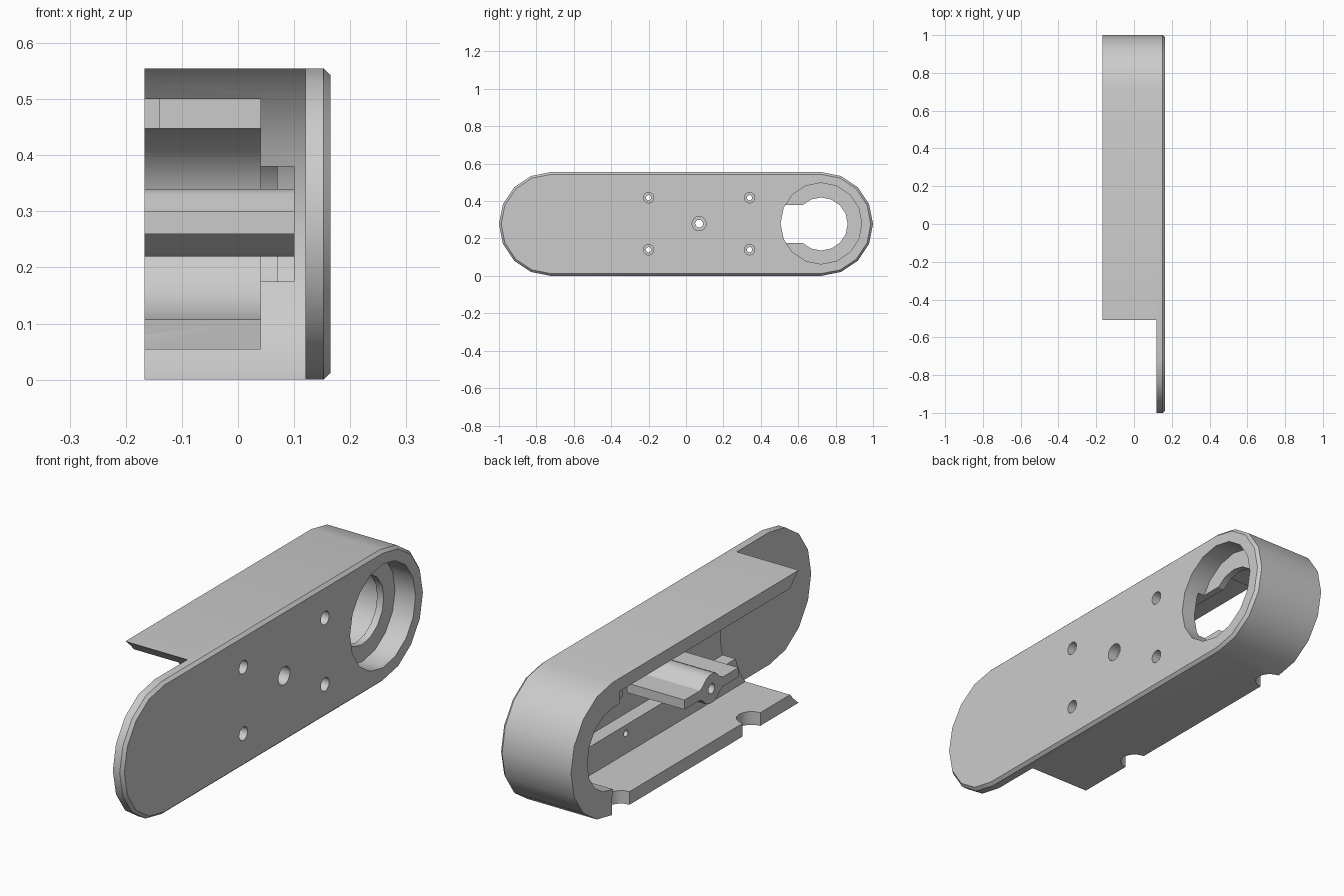
import bpy, bmesh
from math import sin, cos, pi

old = bpy.data.objects.get("Cube")
if old:
    bpy.data.objects.remove(old)

grey = bpy.data.materials.new("light_grey")
grey.use_nodes = True
grey.diffuse_color = (0.6, 0.6, 0.6, 1)
grey.node_tree.nodes["Principled BSDF"].inputs["Base Color"].default_value = (0.6, 0.6, 0.6, 1)

MID, R, END = 0.2775, 0.2775, 0.7225   # centre height, end radius, end centre
BACK, FLOOR, LIP, FACE = -0.167, 0.04, 0.12, 0.165


def arc(y, z, r, a0, a1, n):
    """Points in the side plane, angles in units of pi."""
    return [(y + r * cos(pi * (a0 + (a1 - a0) * i / n)),
             z + r * sin(pi * (a0 + (a1 - a0) * i / n))) for i in range(n + 1)]


def circle(y, z, r, n=16):
    return arc(y, z, r, 0, 2, n)[:-1]


def box(y0, y1, z0, z1):
    return [(y0, z0), (y1, z0), (y1, z1), (y0, z1)]


def stadium(r):
    return arc(END, MID, r, -.5, .5, 8) + arc(-END, MID, r, .5, 1.5, 8)


def loft(name, layers):
    """Solid through a stack of (x, outline) layers."""
    bm = bmesh.new()
    rings = [[bm.verts.new((x, y, z)) for y, z in pts] for x, pts in layers]
    n = len(rings[0])
    for a, b in zip(rings, rings[1:]):
        for i in range(n):
            j = (i + 1) % n
            bm.faces.new((a[i], a[j], b[j], b[i]))
    bm.faces.new(rings[0])
    bm.faces.new(rings[-1])
    bmesh.ops.recalc_face_normals(bm, faces=bm.faces)
    me = bpy.data.meshes.new(name)
    bm.to_mesh(me)
    bm.free()
    ob = bpy.data.objects.new(name, me)
    bpy.context.collection.objects.link(ob)
    me.materials.append(grey)
    return ob


def prism(name, x0, x1, pts):
    return loft(name, [(x0, pts), (x1, pts)])


def carve(ob, cutters):
    """Subtract each cutter, bake the result and drop the cutters."""
    for c in cutters:
        c.hide_render = True
        mod = ob.modifiers.new("cut", 'BOOLEAN')
        mod.operation, mod.solver, mod.object = 'DIFFERENCE', 'EXACT', c
    bpy.context.view_layer.update()
    dg = bpy.context.evaluated_depsgraph_get()
    me = bpy.data.meshes.new_from_object(ob.evaluated_get(dg))
    ob.modifiers.clear()
    ob.data = me
    for c in cutters:
        bpy.data.objects.remove(c)


# Housing: long rounded block with a chamfered face
housing = loft("housing", [(BACK, stadium(R)), (FACE - .013, stadium(R)),
                           (FACE, stadium(R - .012))])

# Inner cavity, rounded around the bearing hole
cavity = ([(-.8, .055), (.73, .055)] + arc(END, MID, .17, -.5, .5, 8)
          + [(.62, MID + .17), (.62, .5), (-.8, .5)])
cuts = [
    prism("end_clearance", -.4, LIP, circle(-.72, MID, .35, 64)),
    prism("cavity", -.3, FLOOR, cavity),
    prism("channel", 0, .1, box(-.8, END, .175, .38)),
    prism("bearing_recess", .07, .3, circle(END, MID + .003, .217)),
    prism("bearing_hole", 0, .1, circle(END, MID, .142)),
    prism("step_notch", -.3, -.14, box(.6, .68, .44, .5)),
]

# Countersunk screw holes and the centre hole
holes = [(y, z, .028, .014) for y in (-.2, .34) for z in (.14, .418)]
for y, z, wide, narrow in holes + [(.07, MID + .002, .038, .021)]:
    cuts.append(prism("screw_hole", 0, .3, circle(y, z, narrow)))
    cuts.append(prism("screw_head", LIP, .3, circle(y, z, wide)))

# Half-round notches in the edge of the lower wall
for y in (-.195, .67):
    notch = prism("edge_notch", -.08, .08, circle(0, 0, .058))
    notch.rotation_euler.y = pi / 2
    notch.location = (BACK, y, 0)
    cuts.append(notch)
carve(housing, cuts)

# Centre arm: thin bar swelling into a boss around the hole
half = [(-.178, .02), (-.075, .02), (-.055, .032), (-.035, .052), (-.015, .06)]
top = half + [(-y, z) for y, z in reversed(half)]
outline = top + [(y, -z) for y, z in reversed(top)]
arm = prism("centre_arm", BACK, .105, [(y + .07, z + MID + .002) for y, z in outline])
carve(arm, [prism("arm_hole", -.3, .2, circle(.07, MID + .002, .021))])

# Smooth the curves, keep the edges sharp
bpy.ops.object.select_all(action='DESELECT')
for ob in (housing, arm):
    ob.select_set(True)
bpy.context.view_layer.objects.active = housing
bpy.ops.object.shade_smooth_by_angle(angle=pi / 6)
